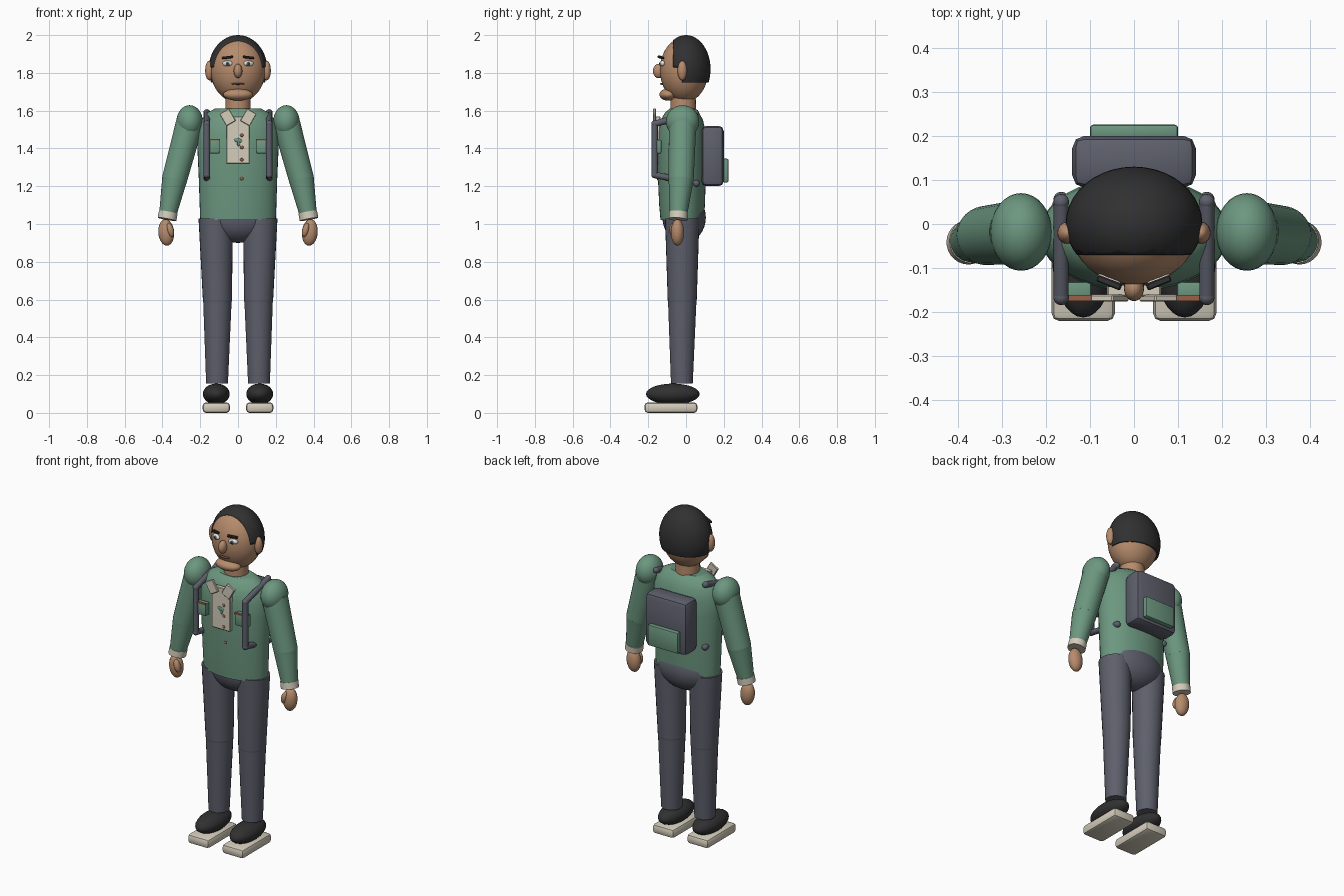
import bpy, bmesh, math
from mathutils import Vector, Matrix

if "Cube" in bpy.data.objects:
    bpy.data.objects.remove(bpy.data.objects["Cube"])


def mat(name, r, g, b):
    m = bpy.data.materials.new(name)
    m.diffuse_color = (r, g, b, 1)
    m.use_nodes = True
    m.node_tree.nodes["Principled BSDF"].inputs["Base Color"].default_value = m.diffuse_color
    return m


GREEN = mat("jacket_green", 0.15, 0.31, 0.215)
GREY = mat("slate_grey", 0.11, 0.115, 0.148)
SKIN = mat("skin_tan", 0.47, 0.26, 0.15)
BLACK = mat("soft_black", 0.03, 0.03, 0.031)
CREAM = mat("cream", 0.66, 0.61, 0.50)
WHITE = mat("eye_white", 0.80, 0.80, 0.78)
IRIS = mat("iris_blue_grey", 0.10, 0.17, 0.22)
BROWN = mat("lip_brown", 0.16, 0.07, 0.045)
RUST = mat("rust_trim", 0.33, 0.12, 0.06)


def finish(bm, name, material):
    bmesh.ops.recalc_face_normals(bm, faces=bm.faces)
    me = bpy.data.meshes.new(name)
    bm.to_mesh(me)
    bm.free()
    me.materials.append(material)
    ob = bpy.data.objects.new(name, me)
    bpy.context.collection.objects.link(ob)
    bpy.context.view_layer.objects.active = ob
    ob.select_set(True)
    bpy.ops.object.shade_smooth_by_angle(angle=math.radians(35))
    ob.select_set(False)
    return ob


def ball(name, c, r, material, rot=(0, 0, 0), seg=32):
    bm = bmesh.new()
    bmesh.ops.create_uvsphere(bm, u_segments=seg, v_segments=seg // 2, radius=1)
    bm.transform(Matrix.Diagonal((*r, 1)))
    ob = finish(bm, name, material)
    ob.location, ob.rotation_euler = c, rot
    return ob


def box(name, c, size, material, rot=(0, 0, 0), bevel=0, seg=2):
    bm = bmesh.new()
    bmesh.ops.create_cube(bm, size=1)
    bm.transform(Matrix.Diagonal((*size, 1)))
    if bevel:
        bmesh.ops.bevel(bm, geom=bm.edges[:], offset=bevel, segments=seg,
                        affect='EDGES', profile=0.5)
    ob = finish(bm, name, material)
    ob.location, ob.rotation_euler = c, rot
    return ob


def limb(name, a, b, ra, rb, material, seg=28):
    """Tapered cylinder from a to b."""
    a, b = Vector(a), Vector(b)
    bm = bmesh.new()
    bmesh.ops.create_cone(bm, cap_ends=True, segments=seg, radius1=ra, radius2=rb,
                          depth=(b - a).length)
    q = (b - a).to_track_quat('Z', 'Y').to_matrix().to_4x4()
    bm.transform(Matrix.Translation((a + b) / 2) @ q)
    return finish(bm, name, material)


def loft(name, rings, material, seg=40):
    """Stack of ellipses: z, x radius, y radius, y centre."""
    bm = bmesh.new()
    loops = []
    for z, rx, ry, cy in rings:
        loops.append([bm.verts.new((rx * math.cos(t), cy + ry * math.sin(t), z))
                      for t in (2 * math.pi * i / seg for i in range(seg))])
    for lo, hi in zip(loops, loops[1:]):
        for i in range(seg):
            j = (i + 1) % seg
            bm.faces.new((lo[i], lo[j], hi[j], hi[i]))
    bm.faces.new(loops[0])
    bm.faces.new(loops[-1])
    return finish(bm, name, material)


# Torso, pelvis and neck
loft("jacket_torso", [(1.02, .2, .115, -.02), (1.1, .203, .121, -.021),
                      (1.25, .208, .127, -.022), (1.4, .215, .13, -.022),
                      (1.49, .213, .126, -.022), (1.55, .195, .112, -.022),
                      (1.59, .162, .09, -.021), (1.612, .12, .065, -.02)], GREEN)
ball("pelvis", (0, -.01, 1.035), (.185, .115, .135), GREY)
limb("neck", (0, -.015, 1.57), (0, -.015, 1.70), .068, .066, SKIN)

# Head and face centre
ball("head", (0, -.01, 1.815), (.145, .128, .172), SKIN, seg=40)
ball("chin", (0, -.093, 1.685), (.078, .048, .032), SKIN)
ball("nose", (0, -.145, 1.81), (.023, .03, .038), SKIN, seg=20)
ball("mouth", (0, -.127, 1.742), (.035, .012, .005), BROWN, seg=16)

# Hair cap: sphere cut in a step around the face and ears, then thickened
bm = bmesh.new()
bmesh.ops.create_uvsphere(bm, u_segments=40, v_segments=24, radius=1)
bm.transform(Matrix.Translation((0, 0, 1.82)) @ Matrix.Diagonal((.155, .13, .18, 1)))
for co, no in (((0, -.07, 0), (0, 1, 0)), ((0, -.02, 0), (0, 1, 0)),
               ((0, 0, 1.83), (0, 0, 1)), ((0, 0, 1.75), (0, 0, 1))):
    bmesh.ops.bisect_plane(bm, geom=bm.verts[:] + bm.edges[:] + bm.faces[:],
                           plane_co=co, plane_no=no)
cut = []
for f in bm.faces:
    c = f.calc_center_median()
    if c.y < -.07 or c.z < 1.75 or (c.y < -.02 and c.z < 1.83):
        cut.append(f)
bmesh.ops.delete(bm, geom=cut, context='FACES')
hair = finish(bm, "hair", BLACK)
mod = hair.modifiers.new("thickness", 'SOLIDIFY')
mod.thickness, mod.offset = .02, -1

for s, side in ((-1, "right"), (1, "left")):
    def n(part):
        return side + "_" + part

    # Face details
    ball(n("ear"), (s * .152, -.02, 1.812), (.022, .025, .052), SKIN, seg=20)
    ball(n("eye"), (s * .056, -.125, 1.85), (.027, .013, .015), WHITE, (0, 0, s * .3), 20)
    ball(n("iris"), (s * .055, -.134, 1.849), (.012, .007, .012), IRIS, (0, 0, s * .3), 16)
    ball(n("pupil"), (s * .055, -.139, 1.849), (.006, .004, .006), BLACK, seg=12)
    box(n("eyebrow"), (s * .056, -.133, 1.882), (.058, .016, .013), BLACK,
        (0, s * .12, s * .38), .003, 1)

    # Arm
    sh, el, wr = (s * .257, -.018, 1.53), (s * .335, -.026, 1.24), (s * .372, -.04, 1.05)
    ball(n("shoulder"), (s * .256, -.018, 1.542), (.07, .088, .087), GREEN)
    limb(n("upper_sleeve"), sh, el, .073, .067, GREEN)
    ball(n("elbow"), el, (.067,) * 3, GREEN)
    limb(n("lower_sleeve"), el, wr, .067, .046, GREEN)
    limb(n("cuff"), (s * .369, -.039, 1.063), (s * .376, -.042, 1.025), .05, .05, CREAM)
    ball(n("hand"), (s * .38, -.045, .955), (.042, .035, .07), SKIN, (0, s * .08, 0))
    ball(n("thumb"), (s * .358, -.068, .968), (.018, .02, .038), SKIN, (0, s * .25, 0), 20)

    # Leg
    hip, knee, ankle = (s * .118, -.02, 1.03), (s * .109, -.02, .60), (s * .111, -.022, .155)
    limb(n("thigh"), hip, knee, .091, .077, GREY)
    ball(n("knee"), knee, (.077,) * 3, GREY)
    limb(n("shin"), knee, ankle, .076, .058, GREY)

    # Shoe
    ball(n("shoe"), (s * .115, -.07, .10), (.071, .142, .055), BLACK)
    box(n("sole"), (s * .115, -.08, .028), (.144, .28, .056), CREAM, bevel=.018)

    # Backpack strap: round-ended tube running through the torso
    path = [(s * .165, .05, 1.59), (s * .165, -.166, 1.53),
            (s * .165, -.166, 1.26), (s * .165, .055, 1.215)]
    for i, p in enumerate(path):
        ball(n("strap_joint_%d" % i), p, (.018,) * 3, GREY, seg=16)
        if i:
            limb(n("strap_%d" % i), path[i - 1], p, .017, .017, GREY, 16)

    # Chest pocket with trim, and collar flap
    box(n("chest_pocket"), (s * .137, -.15, 1.41), (.08, .038, .072), GREEN, bevel=.004)
    box(n("pocket_trim"), (s * .137, -.168, 1.446), (.082, .014, .008), RUST)
    box(n("collar_flap"), (s * .055, -.168, 1.565), (.058, .016, .075), CREAM,
        (0, s * .52, 0), .003, 1)

# Shirt front, leaf patch and buttons
box("shirt_front", (0, -.15, 1.445), (.122, .028, .25), CREAM, bevel=.003, seg=1)
ball("leaf_patch", (0, -.164, 1.443), (.024, .004, .012), GREEN, (0, .3, 0), 12)
ball("leaf_stem", (.003, -.164, 1.425), (.008, .004, .014), GREEN, seg=12)
for i, (z, y) in enumerate(((1.47, -.165), (1.405, -.165), (1.34, -.165), (1.24, -.15))):
    ball("button_%d" % i, (.02, y, z), (.009, .005, .009), RUST, seg=12)

# Backpack: chamfered bag with an outer pocket
box("backpack", (0, .141, 1.36), (.28, .118, .32), GREY, bevel=.028, seg=2)
box("backpack_pocket", (0, .209, 1.283), (.2, .032, .125), GREEN, bevel=.007)
